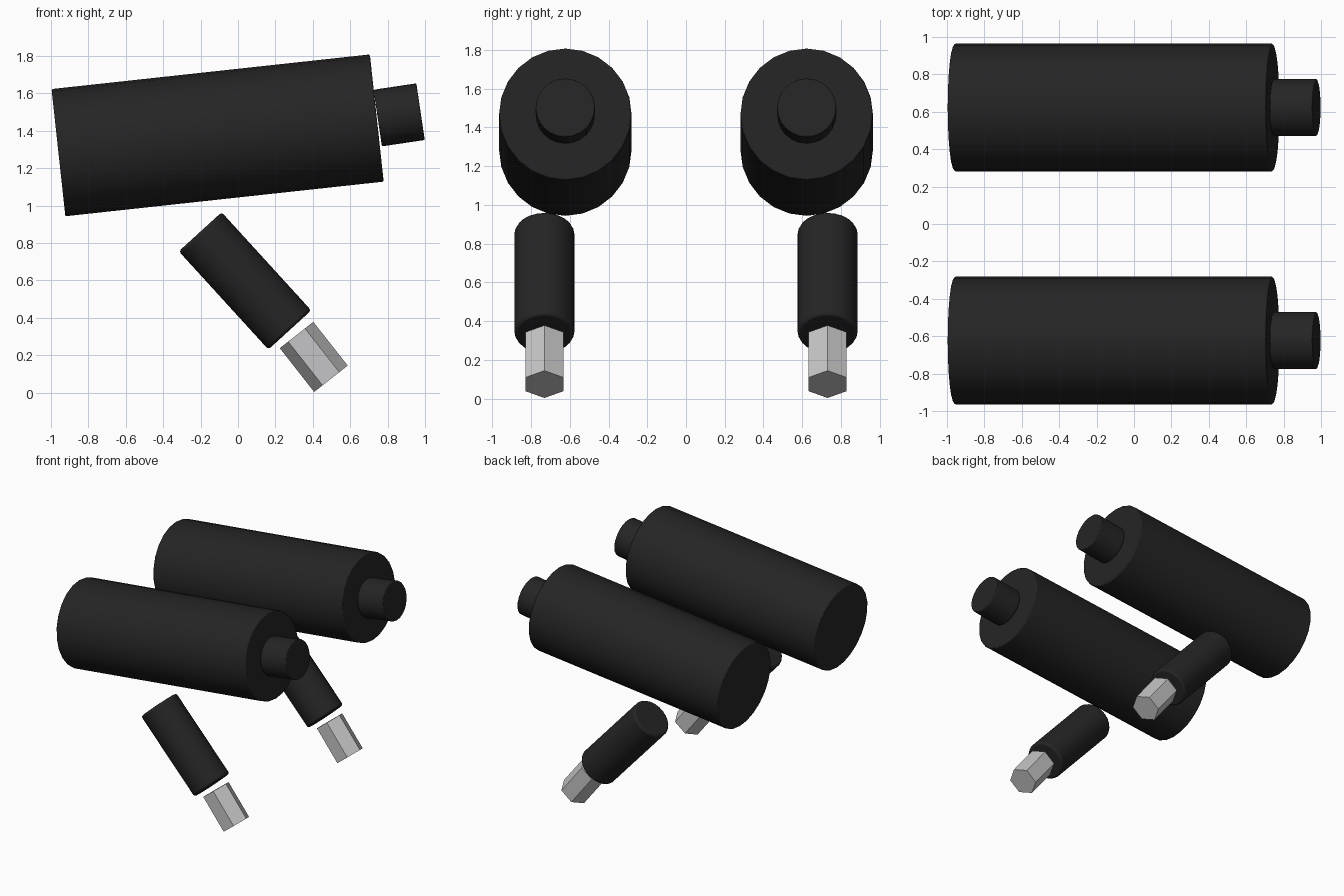
import bpy, math
from mathutils import Vector

if "Cube" in bpy.data.objects:
    bpy.data.objects.remove(bpy.data.objects["Cube"])


def material(name, rgb):
    m = bpy.data.materials.new(name)
    m.diffuse_color = (*rgb, 1)
    m.use_nodes = True
    m.node_tree.nodes["Principled BSDF"].inputs["Base Color"].default_value = m.diffuse_color
    return m


black = material("black_rubber", (0.018, 0.018, 0.018))
steel = material("pale_steel", (0.56, 0.56, 0.57))


def rod(name, start, end, y, radius, sides, mat, bevel=0.0):
    """Cylinder between two (x, z) points at depth y."""
    a, b = Vector((start[0], y, start[1])), Vector((end[0], y, end[1]))
    d = b - a
    # turning about y only keeps a corner of the hexagon in the xz plane
    tilt = math.atan2(d.x, d.z)
    bpy.ops.mesh.primitive_cylinder_add(vertices=sides, radius=radius, depth=d.length,
                                        location=(a + b) / 2, rotation=(0, tilt, 0))
    ob = bpy.context.object
    ob.name = name
    ob.data.materials.append(mat)
    if sides == 6:
        # put corners on the local x axis
        for v in ob.data.vertices:
            v.co.x, v.co.y = v.co.y, -v.co.x
    else:
        bpy.ops.object.shade_smooth_by_angle(angle=math.radians(30))
    if bevel:
        mod = ob.modifiers.new("soft_rim", 'BEVEL')
        mod.width = bevel
        mod.segments = 2
        mod.limit_method = 'ANGLE'
        mod.angle_limit = math.radians(40)
    return ob


for side, s in (("front", -1), ("back", 1)):
    # large drum and its end stub
    rod(side + "_drum", (-0.96, 1.283), (0.742, 1.468), s * 0.623, 0.342, 24, black, 0.008)
    rod(side + "_stub", (0.747, 1.468), (0.976, 1.502), s * 0.623, 0.153, 24, black, 0.006)
    # slanted grip and hexagonal tip
    rod(side + "_grip", (-0.202, 0.860), (0.277, 0.335), s * 0.731, 0.155, 24, black, 0.015)
    rod(side + "_hex_tip", (0.313, 0.308), (0.497, 0.074), s * 0.731, 0.114, 6, steel)
